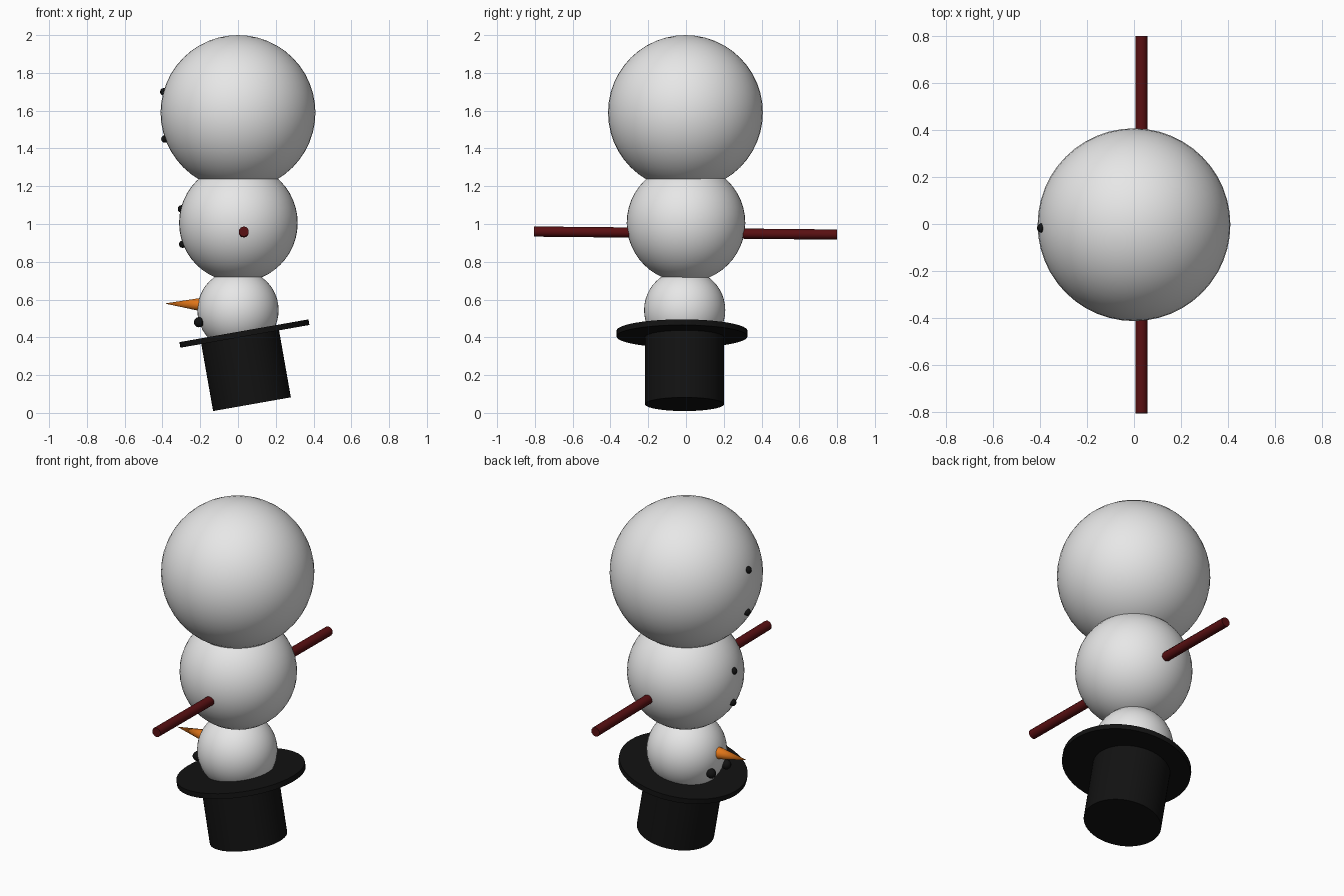
import bpy
from math import radians, sin, cos
from mathutils import Vector

if "Cube" in bpy.data.objects:
    bpy.data.objects.remove(bpy.data.objects["Cube"])


def material(name, rgb):
    m = bpy.data.materials.new(name)
    m.diffuse_color = (*rgb, 1)
    m.use_nodes = True
    m.node_tree.nodes["Principled BSDF"].inputs["Base Color"].default_value = m.diffuse_color
    return m


snow = material("snow_white", (0.8, 0.8, 0.8))
coal = material("coal_black", (0.006, 0.006, 0.006))
wood = material("dark_red_wood", (0.1, 0.005, 0.006))
carrot = material("carrot_orange", (0.8, 0.19, 0.01))


def finish(name, mat):
    ob = bpy.context.object
    ob.name = name
    ob.data.materials.append(mat)
    bpy.ops.object.shade_smooth_by_angle(angle=radians(40))
    return ob


def ball(name, centre, radius, mat, segments=48):
    bpy.ops.mesh.primitive_uv_sphere_add(
        segments=segments, ring_count=segments // 2, radius=radius, location=centre)
    return finish(name, mat)


def rod(name, start, end, r1, r2, mat, sides):
    """Cylinder or cone running from start to end."""
    start, end = Vector(start), Vector(end)
    axis = end - start
    bpy.ops.mesh.primitive_cone_add(
        vertices=sides, radius1=r1, radius2=r2, depth=axis.length,
        location=(start + end) / 2,
        rotation=axis.to_track_quat('Z', 'Y').to_euler())
    return finish(name, mat)


# Three stacked snowballs, the largest on top
ball("base_ball", (0, -0.003, 1.59), 0.41, snow)
ball("middle_ball", (0.002, 0, 1.006), 0.314, snow)
ball("head_ball", (0, -0.007, 0.544), 0.215, snow)

# Coal buttons down the -x side
for i, (x, z) in enumerate([(-0.393, 1.70), (-0.387, 1.45), (-0.299, 1.08), (-0.293, 0.893)]):
    ball(f"button_{i + 1}", (x, -0.017, z), 0.02, coal, 12)

# Eyes and nose
for side, y in (("left", -0.08), ("right", 0.06)):
    ball(f"eye_{side}", (-0.207, y, 0.48), 0.027, coal, 14)
rod("nose", (-0.175, -0.01, 0.573), (-0.388, -0.013, 0.579), 0.039, 0, carrot, 16)

# One straight stick through the middle ball forms both arms
rod("arm_stick", (0.031, -0.805, 0.96), (0.031, 0.80, 0.944), 0.027, 0.027, wood, 10)

# Tilted top hat, upside down: brim disc and crown
tilt = radians(10)
down = Vector((sin(tilt), 0, -cos(tilt)))
crown_end = Vector((0.074, -0.008, 0.046))
rod("hat_crown", crown_end - down * 0.38, crown_end, 0.209, 0.209, coal, 48)
brim = Vector((0.034, -0.021, 0.42))
rod("hat_brim", brim - down * 0.015, brim + down * 0.015, 0.347, 0.347, coal, 48)
